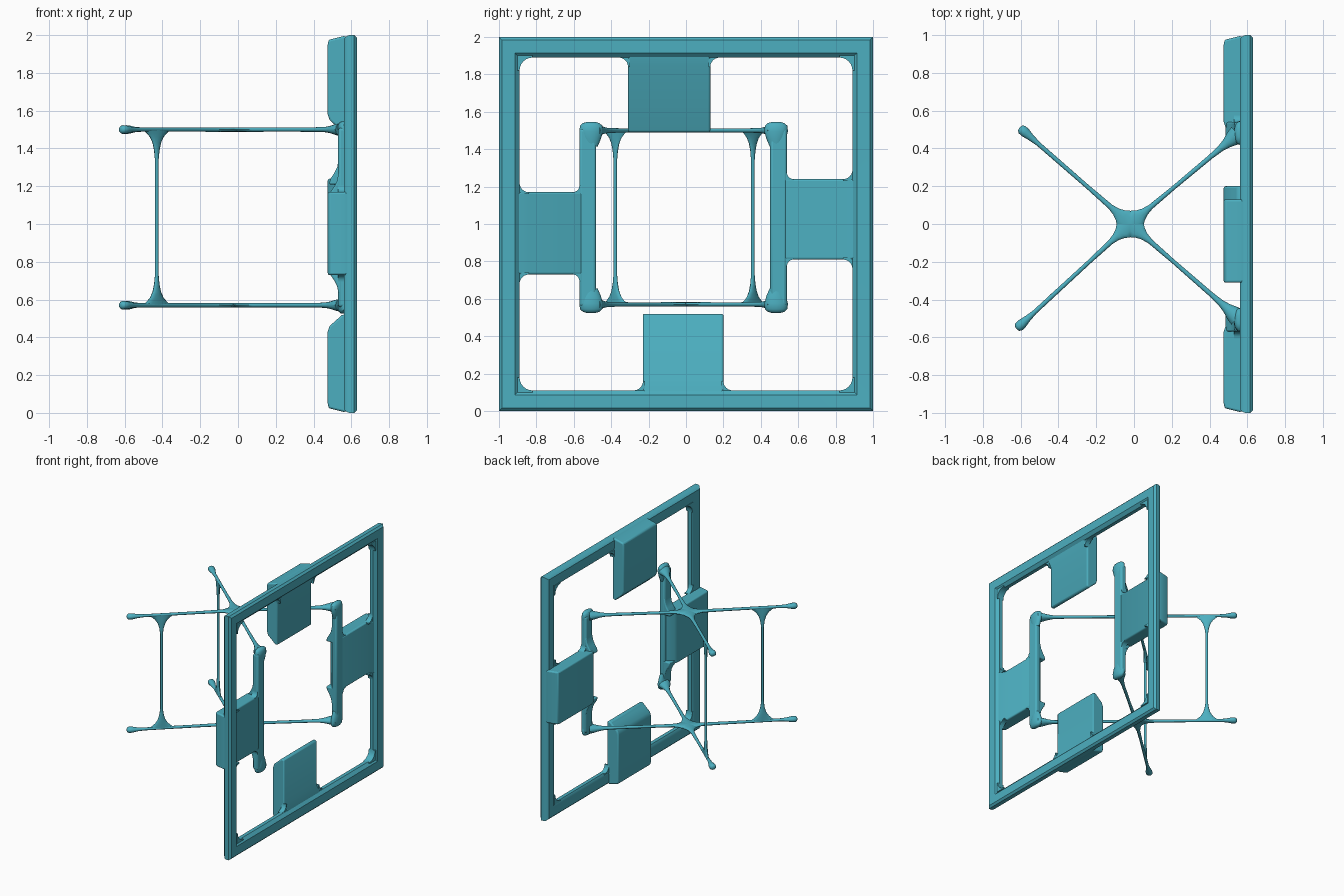
import bpy, bmesh, math
from mathutils import Vector as V

if "Cube" in bpy.data.objects:
    bpy.data.objects.remove(bpy.data.objects["Cube"])

teal = bpy.data.materials.new("teal")
teal.diffuse_color = (0.073, 0.43, 0.53, 1)
teal.use_nodes = True
teal.node_tree.nodes["Principled BSDF"].inputs["Base Color"].default_value = teal.diffuse_color


def finish(bm, name, bevel=0.0, segs=3):
    bmesh.ops.recalc_face_normals(bm, faces=bm.faces)
    me = bpy.data.meshes.new(name)
    bm.to_mesh(me)
    bm.free()
    ob = bpy.data.objects.new(name, me)
    bpy.context.collection.objects.link(ob)
    me.materials.append(teal)
    bpy.ops.object.select_all(action='DESELECT')
    ob.select_set(True)
    bpy.context.view_layer.objects.active = ob
    bpy.ops.object.shade_smooth_by_angle(angle=math.radians(40))
    if bevel:
        m = ob.modifiers.new("bevel", 'BEVEL')
        m.width, m.segments = bevel, segs
        m.limit_method, m.angle_limit = 'ANGLE', math.radians(40)
    return ob


def bridge(bm, rings, closed=False):
    """Skin a list of equal-length point rings, capping open ends."""
    vs = [[bm.verts.new(p) for p in r] for r in rings]
    n = len(vs[0])
    for i in range(len(vs) if closed else len(vs) - 1):
        a, b = vs[i], vs[(i + 1) % len(vs)]
        for j in range(n):
            k = (j + 1) % n
            bm.faces.new((a[j], a[k], b[k], b[j]))
    if not closed:
        bm.faces.new(vs[0])
        bm.faces.new(vs[-1][::-1])


def loft(bm, stations, side, up, n=12):
    """Elliptical tube; stations are (position, half width, half height)."""
    bridge(bm, [[p + side * (a * math.cos(2 * math.pi * i / n))
                 + up * (b * math.sin(2 * math.pi * i / n)) for i in range(n)]
                for p, a, b in stations])


# Square outer frame: one bevelled section swept round four corners
sec = [(0.575, 0.995), (0.56, 0.98), (0.56, 0.915), (0.575, 0.89),
       (0.605, 0.89), (0.628, 0.915), (0.63, 0.985), (0.615, 1.0), (0.59, 1.0)]
bm = bmesh.new()
bridge(bm, [[(x, sy * r, 1 + sz * r) for x, r in sec]
            for sy, sz in ((-1, -1), (1, -1), (1, 1), (-1, 1))], closed=True)
finish(bm, "outer_frame")

# Four broad tabs reaching inward from the frame
tabs = {
    "top_tab": (lambda x, r, s: (x, s, 1 + r), 0.49, -0.31, 0.13),
    "bottom_tab": (lambda x, r, s: (x, s, 1 - r), 0.48, -0.23, 0.20),
    "left_tab": (lambda x, r, s: (x, -r, s), 0.48, 0.73, 1.17),
    "right_tab": (lambda x, r, s: (x, r, s), 0.45, 0.81, 1.24),
}
for name, (place, e, s0, s1) in tabs.items():
    prof = [(0.60, 0.985), (0.56, 0.995), (0.48, 0.975), (0.475, 0.95),
            (0.475, e + 0.09), (0.485, e + 0.06), (0.53, e + 0.02), (0.55, e),
            (0.57, e), (0.578, e + 0.01), (0.578, 0.84), (0.612, 0.90)]
    bm = bmesh.new()
    bridge(bm, [[place(x, r, s) for x, r in prof] for s in (s0, s1)])
    finish(bm, name, 0.012)

# Concave fillets where frame, tabs and brackets meet
F = 0.89
fillets = [(sy * F, 1 + sz * F, -sy, -sz, 0.07, 0.565, 0.622)
           for sy in (-1, 1) for sz in (-1, 1)]
for (y0, y1, sz) in ((-0.31, 0.13, 1), (-0.23, 0.20, -1)):
    fillets += [(y0, 1 + sz * F, -1, -sz, 0.05, 0.56, 0.60),
                (y1, 1 + sz * F, 1, -sz, 0.05, 0.56, 0.60)]
for (z0, z1, sy, inner) in ((0.73, 1.17, -1, -0.57), (0.81, 1.24, 1, 0.54)):
    for z, d in ((z0, -1), (z1, 1)):
        fillets += [(sy * F, z, -sy, d, 0.05, 0.56, 0.60),
                    (inner, z, sy, d, 0.035, 0.53, 0.577)]
bm = bmesh.new()
for y, z, dy, dz, r, x0, x1 in fillets:
    pts = [(y - dy * 0.01, z - dz * 0.01), (y + dy * r, z - dz * 0.01)]
    for i in range(7):
        a = math.pi / 2 * i / 6
        pts.append((y + dy * r * (1 - math.sin(a)), z + dz * r * (1 - math.cos(a))))
    pts.append((y - dy * 0.01, z + dz * r))
    bridge(bm, [[(x, p, q) for p, q in pts] for x in (x0, x1)])
finish(bm, "corner_fillets")

# Upright brackets on the side tabs, with rounded knobs at both ends
ZS = (0.57, 1.50)
for name, yc, knob in (("left", -0.525, -0.507), ("right", 0.495, 0.482)):
    bm = bmesh.new()
    bridge(bm, [[(x, yc + w, z) for x, w in
                 ((0.53, -0.045), (0.53, 0.045), (0.58, 0.045), (0.58, -0.045))]
                for z in (0.56, 1.51)])
    finish(bm, name + "_bracket", 0.015)
    bm = bmesh.new()
    for z, d in ((0.575, -1), (1.495, 1)):
        loft(bm, [(V((0.558, knob, z + d * h)), a, b) for h, a, b in
                  ((-0.08, 0.035, 0.02), (-0.04, 0.052, 0.026), (0.0, 0.063, 0.03),
                   (0.03, 0.06, 0.028), (0.044, 0.045, 0.02), (0.05, 0.025, 0.01))],
             V((0, 1, 0)), V((1, 0, 0)), 20)
    finish(bm, name + "_bracket_knobs")
    # Blend from the thick tab into the thin bracket
    z0, z1 = (0.73, 1.17) if yc < 0 else (0.81, 1.24)
    bm = bmesh.new()
    for z, d in ((z0, -1), (z1, 1)):
        prof = [(0.56, -0.03), (0.482, -0.03), (0.49, 0.0), (0.51, 0.03),
                (0.525, 0.06), (0.532, 0.1), (0.56, 0.1)]
        bridge(bm, [[(x, yc + w, z + d * h) for x, h in prof] for w in (-0.044, 0.044)])
    finish(bm, name + "_bracket_blends", 0.008)

# Two horizontal crosses of thin rods, flared at hub and ends
UP = V((0, 0, 1))
ENDS = {"back_far": (-0.605, 0.51), "back_near": (-0.622, -0.555),
        "plate_far": (0.56, 0.485), "plate_near": (0.56, -0.505)}
for z, level in zip(ZS, ("lower", "upper")):
    bm = bmesh.new()
    for key, (ex, ey) in ENDS.items():
        c = V((-0.02, 0, z))
        d = V((ex, ey, z)) - c
        L = d.length
        d.normalize()
        side = V((-d.y, d.x, 0))
        st = [(0.0, 0.045, 0.012), (0.05, 0.052, 0.012), (0.07, 0.035, 0.012),
              (0.10, 0.022, 0.012), (0.14, 0.014, 0.012), (0.3, 0.011, 0.011)]
        if key.startswith("back"):
            st += [(L - 0.13, 0.012, 0.011), (L - 0.08, 0.018, 0.014),
                   (L - 0.04, 0.026, 0.022), (L - 0.015, 0.026, 0.023),
                   (L - 0.004, 0.018, 0.016), (L, 0.008, 0.008)]
        else:
            st += [(L - 0.2, 0.013, 0.012), (L - 0.13, 0.018, 0.014),
                   (L - 0.09, 0.027, 0.02), (L - 0.05, 0.042, 0.03),
                   (L - 0.015, 0.05, 0.036)]
        loft(bm, [(c + d * t, a, b) for t, a, b in st], side, UP)
    finish(bm, level + "_cross_rods")

# Two thin uprights linking the crosses, with gusset-like flares
for name, key in (("far_upright", "back_far"), ("near_upright", "back_near")):
    ex, ey = ENDS[key]
    t = (-0.43 + 0.02) / (ex + 0.02)
    y = ey * t
    d = V((ex + 0.02, ey, 0)).normalized()
    flare = [(0.0, 0.1, 0.011), (0.02, 0.07, 0.011), (0.04, 0.048, 0.012),
             (0.07, 0.029, 0.012), (0.11, 0.017, 0.011), (0.16, 0.01, 0.01)]
    st = [(ZS[0] + h, a, b) for h, a, b in flare]
    st += [(ZS[1] - h, a, b) for h, a, b in reversed(flare)]
    bm = bmesh.new()
    loft(bm, [(V((-0.43, y, z)), a, b) for z, a, b in st], d, V((-d.y, d.x, 0)))
    finish(bm, name)
